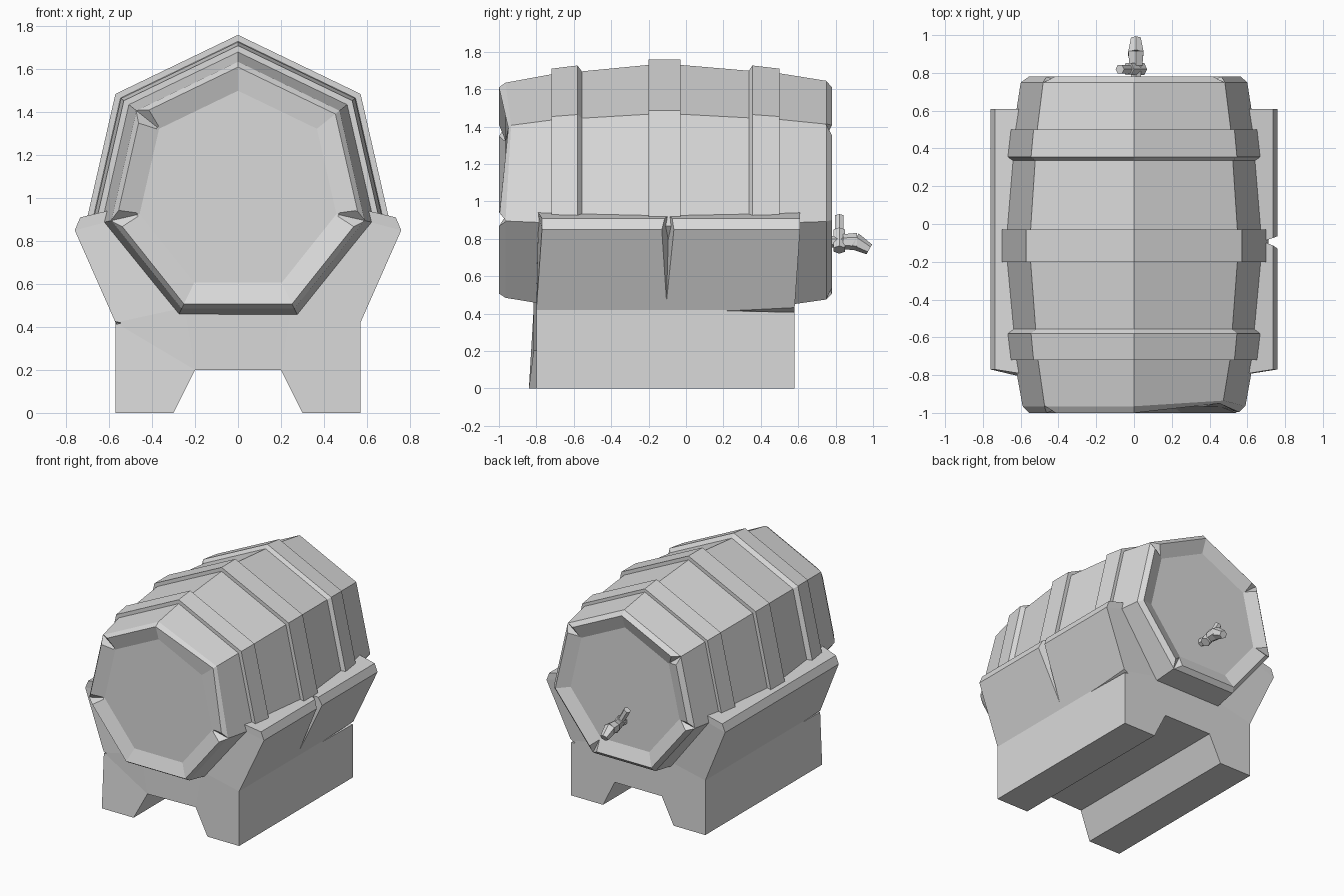
import bpy, bmesh, math
from mathutils import Vector, Matrix

if "Cube" in bpy.data.objects:
    bpy.data.objects.remove(bpy.data.objects["Cube"], do_unlink=True)

GREY = (0.7, 0.7, 0.7, 1)
grey = bpy.data.materials.new("plain grey")
grey.use_nodes = True
grey.diffuse_color = GREY
grey.node_tree.nodes["Principled BSDF"].inputs["Base Color"].default_value = GREY

AXIS_Z = 1.03
SIDES = 7


def finish(name, bm):
    bmesh.ops.recalc_face_normals(bm, faces=bm.faces[:])
    mesh = bpy.data.meshes.new(name)
    bm.to_mesh(mesh)
    bm.free()
    mesh.materials.append(grey)
    obj = bpy.data.objects.new(name, mesh)
    bpy.context.collection.objects.link(obj)
    return obj


def carve(obj, cutter):
    cutter.hide_render = True
    cutter.hide_set(True)
    cutter.display_type = 'WIRE'
    mod = obj.modifiers.new("carve", 'BOOLEAN')
    mod.operation = 'DIFFERENCE'
    mod.solver = 'EXACT'
    mod.object = cutter


def radial(k):
    a = math.tau * k / SIDES
    return Vector((math.sin(a), 0, math.cos(a)))


def ring_point(k, y, r):
    return Vector((0, y, AXIS_Z)) + radial(k) * r


def lathe(profile):
    """Seven-sided solid along y, from (y, radius) stations."""
    bm = bmesh.new()
    rings = [[bm.verts.new(ring_point(k, y, r)) for k in range(SIDES)] for y, r in profile]
    for a, b in zip(rings, rings[1:]):
        for k in range(SIDES):
            n = (k + 1) % SIDES
            bm.faces.new((a[k], a[n], b[n], b[k]))
    bm.faces.new(rings[0])
    bm.faces.new(rings[-1])
    return bm, rings


def hull(bm, points):
    verts = [bm.verts.new(p) for p in points]
    bmesh.ops.convex_hull(bm, input=verts)


# Barrel body with sloped rims around recessed ends
bm, rings = lathe([(-0.965, 0.47), (-1.0, 0.58), (-0.965, 0.605),
                   (-0.72, 0.65), (-0.2, 0.70), (-0.03, 0.70), (0.5, 0.655),
                   (0.75, 0.615), (0.78, 0.58), (0.74, 0.475)])
# Worn corner on the front rim
for ring, y in zip(rings[1:3], (-0.95, -0.935)):
    ring[1].co.y = y
barrel = finish("barrel", bm)

# Chips across the rim corners
bm = bmesh.new()
for y, corners in ((-1.0, (-1, -2, 2)), (0.785, (1, -1, 3, -2))):
    for k in corners:
        out = radial(k)
        side = out.cross(Vector((0, 1, 0)))
        mid = ring_point(k, y, 0.6)
        basis = Matrix((out, side, (0, 1, 0))).transposed()
        frame = Matrix.Translation(mid) @ basis.to_4x4() @ Matrix.Rotation(math.pi / 4, 4, 'X')
        bmesh.ops.create_cube(bm, size=1, matrix=frame @ Matrix.Diagonal((0.24, 0.055, 0.055, 1)))
carve(barrel, finish("rim_chip_cutter", bm))

# Hoops, the outer two with a sloped edge towards the middle
for name, profile in (("front_hoop", ((-0.72, 0.68), (-0.58, 0.697), (-0.553, 0.66))),
                      ("middle_hoop", ((-0.2, 0.73), (-0.03, 0.73))),
                      ("back_hoop", ((0.333, 0.665), (0.355, 0.697), (0.5, 0.68)))):
    finish(name, lathe(profile)[0])

# Cradle: half cross-section mirrored and joined along y
half = [(0.2, 0.2), (0.3, 0), (0.57, 0), (0.57, 0.42), (0.76, 0.85),
        (0.735, 0.91), (0.61, 0.94), (0.57, 0.9), (0.25, 0.49)]
end_faces = ((0, 1, 2, 3), (0, 3, 8), (3, 4, 7, 8), (4, 5, 6, 7))


def end_y(x, z, back):
    if back:
        return 0.58 if z < 0.8 else 0.61
    if z < 0.1:
        return -0.84 if x < 0 else -0.80
    if z < 0.8:
        return -0.815 if x < 0 else -0.80
    return -0.77 if abs(x) > 0.7 else -0.79


bm = bmesh.new()
loops = {}
for back in (False, True):
    for s in (1, -1):
        loop = [bm.verts.new((s * x, end_y(s * x, z, back), z)) for x, z in half]
        loops[back, s] = loop
        for ids in end_faces:
            bm.faces.new([loop[i] for i in ids])
    a, b = loops[back, 1], loops[back, -1]
    bm.faces.new((a[0], a[8], b[8], b[0]))
outline = [loops[b, 1] + loops[b, -1][::-1] for b in (False, True)]
for i in range(len(outline[0])):
    f, r = outline
    bm.faces.new((f[i - 1], f[i], r[i], r[i - 1]))
cradle = finish("cradle", bm)

# Split in the side rail and chips under the flares
bm = bmesh.new()
hull(bm, [(0.585, -0.105, 0.44), (0.82, -0.14, 0.97), (0.82, -0.05, 0.97), (0.69, -0.09, 0.97)])
hull(bm, [(0.57, 0.2, 0.415), (0.64, 0.64, 0.47), (0.64, 0.64, 0.40), (0.53, 0.64, 0.41)])
hull(bm, [(-0.57, -0.6, 0.415), (-0.62, -0.9, 0.44), (-0.62, -0.9, 0.40), (-0.53, -0.9, 0.42)])
carve(cradle, finish("cradle_chip_cutter", bm))


# Tap on the back end
def rod(bm, start, end, r1, r2, sides=6):
    start, end = Vector(start), Vector(end)
    d = end - start
    frame = Matrix.Translation((start + end) / 2) @ d.to_track_quat('Z', 'Y').to_matrix().to_4x4()
    bmesh.ops.create_cone(bm, cap_ends=True, segments=sides, radius1=r1, radius2=r2,
                          depth=d.length, matrix=frame)


bm = bmesh.new()
rod(bm, (0.01, 0.72, 0.785), (0.01, 0.85, 0.785), 0.03, 0.03)
rod(bm, (0.01, 0.84, 0.785), (0.01, 0.915, 0.785), 0.04, 0.047)
rod(bm, (0.01, 0.90, 0.788), (0.01, 0.98, 0.744), 0.047, 0.03)
finish("tap_spout", bm)

# Tilted valve and handle
bm = bmesh.new()
rod(bm, (0.04, 0.82, 0.742), (-0.03, 0.82, 0.84), 0.036, 0.036)
rod(bm, (-0.025, 0.82, 0.833), (-0.075, 0.82, 0.92), 0.026, 0.026)
finish("tap_valve", bm)
